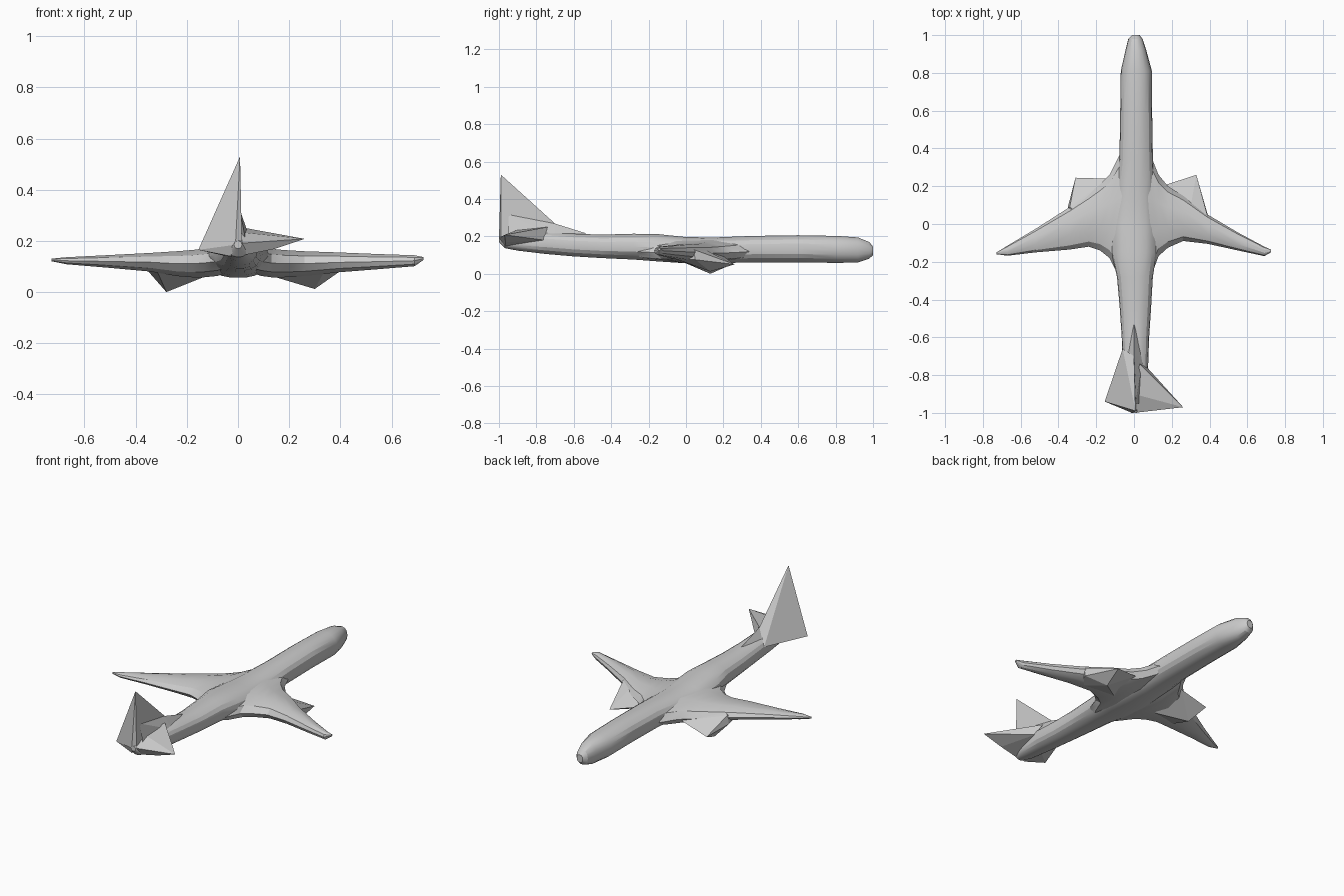
import bpy, bmesh
from math import sin, cos, tau, radians, copysign

cube = bpy.data.objects.get("Cube")
if cube:
    bpy.data.objects.remove(cube)

grey = bpy.data.materials.new("light grey")
grey.use_nodes = True
grey.diffuse_color = (0.6, 0.6, 0.6, 1)
grey.node_tree.nodes["Principled BSDF"].inputs["Base Color"].default_value = (0.6, 0.6, 0.6, 1)


def finish(name, bm, angle=None):
    bmesh.ops.recalc_face_normals(bm, faces=bm.faces)
    mesh = bpy.data.meshes.new(name)
    bm.to_mesh(mesh)
    bm.free()
    mesh.materials.append(grey)
    obj = bpy.data.objects.new(name, mesh)
    bpy.context.collection.objects.link(obj)
    if angle:
        bpy.ops.object.select_all(action='DESELECT')
        obj.select_set(True)
        bpy.context.view_layer.objects.active = obj
        bpy.ops.object.shade_smooth_by_angle(angle=radians(angle))


def loft(name, rings, angle):
    """Skin a list of closed rings and cap both ends."""
    bm = bmesh.new()
    loops = [[bm.verts.new(p) for p in ring] for ring in rings]
    n = len(loops[0])
    for a, b in zip(loops, loops[1:]):
        for i in range(n):
            j = (i + 1) % n
            bm.faces.new((a[i], a[j], b[j], b[i]))
    bm.faces.new(loops[0])
    bm.faces.new(loops[-1])
    finish(name, bm, angle)


def hull(name, points):
    """Faceted solid wrapped around a few corner points."""
    bm = bmesh.new()
    verts = [bm.verts.new(p) for p in points]
    out = bmesh.ops.convex_hull(bm, input=verts)
    junk = [g for g in out["geom_interior"] if isinstance(g, bmesh.types.BMVert)]
    bmesh.ops.delete(bm, geom=junk, context='VERTS')
    finish(name, bm)


def oval(lo_u, hi_u, lo_v, hi_v, n, power):
    """Rounded outline filling the given limits."""
    def bend(t):
        return copysign(abs(t) ** power, t)
    for i in range(n):
        a = tau * i / n
        yield ((lo_u + hi_u) / 2 + (hi_u - lo_u) / 2 * bend(cos(a)),
               (lo_v + hi_v) / 2 + (hi_v - lo_v) / 2 * bend(sin(a)))


# Fuselage: y, x limits, z limits
body = [
    (1.0, -.01, .03, .10, .145), (.98, -.03, .045, .08, .17),
    (.92, -.045, .065, .06, .195), (.81, -.07, .095, .057, .203),
    (.6, -.073, .096, .06, .207), (.35, -.077, .10, .06, .203),
    (.15, -.10, .11, .055, .195), (0, -.12, .12, .055, .197),
    (-.15, -.12, .12, .065, .213), (-.28, -.09, .10, .075, .215),
    (-.45, -.075, .09, .083, .21), (-.6, -.065, .08, .092, .215),
    (-.75, -.06, .075, .105, .225), (-.9, -.05, .055, .123, .215),
    (-.97, -.035, .04, .137, .205), (-1.0, -.015, .015, .17, .20)]
loft("fuselage", [[(x, y, z) for x, z in oval(x0, x1, z0, z1, 18, .9)]
                  for y, x0, x1, z0, z1 in body], 22)

# Wings: x, trailing and leading y, bottom and top z
left_wing = [
    (.03, -.40, .45, .08, .19), (.09, -.28, .36, .06, .18),
    (.13, -.17, .26, .055, .172), (.18, -.125, .2, .055, .167),
    (.26, -.09, .15, .06, .162), (.39, -.105, .05, .075, .157),
    (.55, -.14, -.045, .088, .15), (.69, -.17, -.12, .10, .145),
    (.725, -.15, -.135, .125, .137)]
right_wing = [
    (-.03, -.40, .45, .08, .19), (-.08, -.28, .36, .06, .18),
    (-.13, -.18, .26, .055, .173), (-.18, -.14, .21, .055, .167),
    (-.24, -.12, .16, .06, .162), (-.34, -.135, .09, .078, .155),
    (-.52, -.15, -.025, .095, .145), (-.67, -.168, -.115, .108, .137),
    (-.728, -.16, -.15, .12, .131)]
for name, wing in (("left_wing", left_wing), ("right_wing", right_wing)):
    loft(name, [[(x, y, z) for y, z in oval(y0, y1, z0, z1, 10, 1)]
                for x, y0, y1, z0, z1 in wing], 25)

# Pointed engine pods under the leading edges
hull("left_engine", [
    (.33, .26, .05), (.16, .205, .09), (.39, .05, .075), (.39, .04, .13),
    (.30, .13, .012), (.14, 0, .06), (.34, -.07, .085), (.29, .04, .157), (.18, 0, .16)])
hull("right_engine", [
    (-.31, .245, .05), (-.14, .24, .10), (-.35, .09, .08), (-.34, .09, .13),
    (-.28, .13, 0), (-.13, 0, .06), (-.32, -.08, .09), (-.27, .04, .157), (-.17, 0, .16)])

# Tail fin, with a spine running forward onto the body
hull("tail_fin", [
    (.008, -.99, .53), (.015, -.99, .2), (-.155, -.94, .165),
    (0, -.70, .268), (-.06, -.66, .18), (-.01, -1, .185)])
hull("fin_spine", [
    (0, -.53, .215), (0, -.70, .268), (-.04, -.7, .2), (.05, -.7, .2),
    (.008, -.95, .32), (.03, -.95, .2)])

# Tailplanes
hull("left_tailplane", [
    (.26, -.97, .208), (.03, -.74, .25), (.07, -.76, .18),
    (0, -1, .19), (.14, -.965, .168), (0, -.97, .14), (0, -.9, .235)])
hull("right_tailplane", [
    (-.155, -.94, .165), (-.06, -.68, .18), (-.03, -.97, .14), (0, -1, .19), (0, -.8, .13)])
